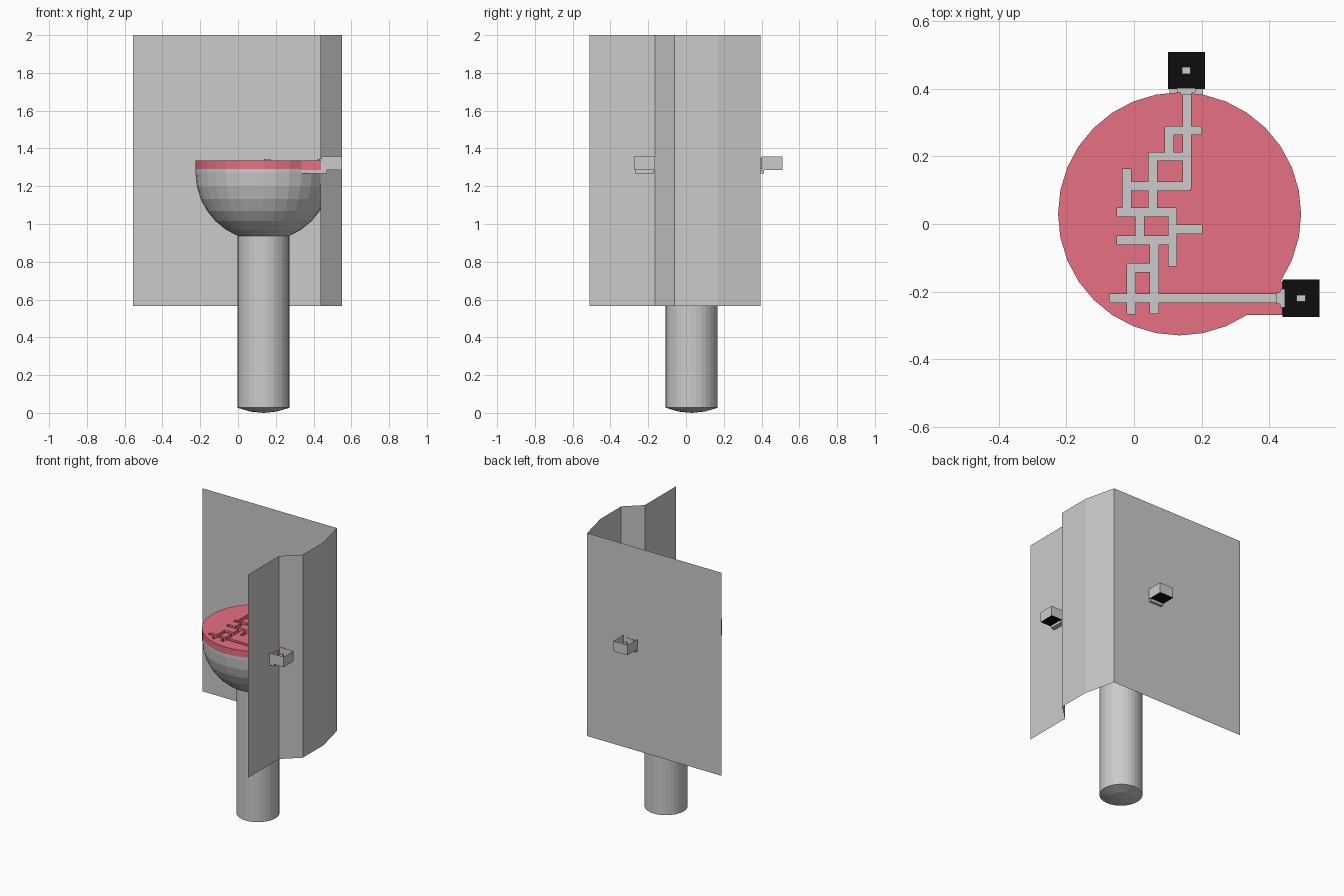
import bpy, bmesh, math

if "Cube" in bpy.data.objects:
    bpy.data.objects.remove(bpy.data.objects["Cube"])

CX, CY, R, N = 0.135, 0.03, 0.36, 32
RIM, TOP = 1.287, 1.337


def material(name, col):
    m = bpy.data.materials.new(name)
    m.diffuse_color = (*col, 1)
    m.use_nodes = True
    m.node_tree.nodes["Principled BSDF"].inputs["Base Color"].default_value = m.diffuse_color
    return m


def add(name, bm, mat=None, fix=True):
    if fix:
        bmesh.ops.recalc_face_normals(bm, faces=bm.faces)
    me = bpy.data.meshes.new(name)
    bm.to_mesh(me)
    bm.free()
    ob = bpy.data.objects.new(name, me)
    bpy.context.collection.objects.link(ob)
    if mat:
        me.materials.append(mat)
    return ob


def box(name, x0, x1, y0, y1, z0, z1, mat=None):
    bm = bmesh.new()
    bmesh.ops.create_cube(bm, size=1)
    for v in bm.verts:
        v.co.x = (x0 + x1) / 2 + v.co.x * (x1 - x0)
        v.co.y = (y0 + y1) / 2 + v.co.y * (y1 - y0)
        v.co.z = (z0 + z1) / 2 + v.co.z * (z1 - z0)
    return add(name, bm, mat)


def sheet(name, path, z0, z1, closed=False):
    bm = bmesh.new()
    lo = [bm.verts.new((x, y, z0)) for x, y in path]
    hi = [bm.verts.new((x, y, z1)) for x, y in path]
    n = len(path)
    for i in range(n if closed else n - 1):
        j = (i + 1) % n
        bm.faces.new((lo[i], lo[j], hi[j], hi[i]))
    return add(name, bm)


def circle_point(k, r=R):
    a = 2 * math.pi * k / N
    return CX + r * math.cos(a), CY + r * math.sin(a)


red = material("red_liquid", (0.8, 0.16, 0.22))
black = material("black", (0.004, 0.004, 0.004))

# pedestal: half-sphere bowl whose lower cap is drawn down into a column
rings = [(R * math.sin(t), R * (1 - math.cos(t)))
         for t in (i * math.pi / 16 for i in range(9))]
profile = rings[1:3] + [(r, z + 0.91) for r, z in rings[2:]] + [(R, RIM + 0.003)]
bm = bmesh.new()
loops = [[bm.verts.new((*circle_point(k, r), z)) for k in range(N)] for r, z in profile]
pole = bm.verts.new((CX, CY, 0))
for k in range(N):
    j = (k + 1) % N
    bm.faces.new((pole, loops[0][j], loops[0][k]))
    for a, b in zip(loops, loops[1:]):
        bm.faces.new((a[k], a[j], b[j], b[k]))
bm.faces.new(loops[-1])
add("bowl_pedestal", bm)

# liquid slab, with an arm reaching the right wall
outline = []
for k in range(N):
    if k == 28:
        outline += [(0.44, circle_point(27)[1]), (0.44, circle_point(29)[1])]
    else:
        outline.append(circle_point(k))
bm = bmesh.new()
face = bm.faces.new([bm.verts.new((x, y, RIM)) for x, y in outline])
ext = bmesh.ops.extrude_face_region(bm, geom=[face])
for v in ext["geom"]:
    if isinstance(v, bmesh.types.BMVert):
        v.co.z = TOP
if not any(f.normal.z < 0 for f in bm.faces):
    bm.faces.ensure_lookup_table()
if len(bm.faces) == len(outline) + 1:
    bm.faces.new([v for v in bm.verts if v.co.z < RIM + 0.01])
slab = add("liquid_surface", bm, red)

# maze channels cut through the slab: centre line, start, end
W = 0.0125
vertical = [(.157, .41, .104), (.105, .287, .195), (.055, .210, .030),
            (-.022, .163, .028), (.017, .040, -.053), (.114, .045, -.124),
            (.060, -.045, -.265), (-.008, -.120, -.266)]
horizontal = [(.277, .095, .200), (.200, .0435, .1675), (.112, -.026, .1665),
              (.035, -.050, .125), (-.015, .113, .201), (-.048, -.051, .123),
              (-.130, -.019, .061), (-.220, -.072, .428)]
cuts = [(x - W, x + W, b, a) for x, a, b in vertical]
cuts += [(a, b, y - W, y + W) for y, a, b in horizontal]
for i, c in enumerate(cuts):
    cutter = box("channel_cutter", *c, RIM - 0.03 - i * 0.001, TOP + 0.03 + i * 0.001)
    cutter.hide_render = True
    cutter.hide_set(True)
    mod = slab.modifiers.new("channel", "BOOLEAN")
    mod.operation, mod.solver, mod.object = "DIFFERENCE", "EXACT", cutter
bpy.context.view_layer.objects.active = slab
for mod in list(slab.modifiers):
    bpy.ops.object.modifier_apply(modifier=mod.name)
for ob in [o for o in bpy.data.objects if o.name.startswith("channel_cutter")]:
    bpy.data.objects.remove(ob)

# folded wall panel
sheet("wall", [(-0.555, 0.394), (0.497, 0.394), (0.55, 0.17), (0.55, -0.062),
               (0.437, -0.165), (0.437, -0.51)], 0.565, 2.0)

# supporting lips under the two wall outlets
box("right_lip", 0.335, 0.47, -0.269, -0.17, 1.268, RIM)
box("back_lip", 0.105, 0.205, 0.33, 0.413, 1.268, RIM)


# open receptacles on the outside of the wall
def receptacle(name, x, y):
    h = 0.055
    sheet(name + "_sides", [(x - h, y - h), (x + h, y - h), (x + h, y + h), (x - h, y + h)],
          1.286, 1.358, closed=True)
    box(name + "_floor", x - h, x + h, y - h, y + h, 1.286, 1.289, black)
    box(name + "_post", x - .013, x + .013, y - .01, y + .01, 1.289, 1.345)


receptacle("right_receptacle", 0.495, -0.22)
receptacle("back_receptacle", 0.155, 0.455)

# stepped spouts through the wall
box("right_spout", 0.432, 0.447, -0.247, -0.193, 1.29, 1.347)
box("right_spout_tip", 0.422, 0.434, -0.237, -0.203, 1.29, 1.343)
box("back_spout", 0.128, 0.182, 0.39, 0.403, 1.29, 1.347)
box("back_spout_tip", 0.138, 0.172, 0.382, 0.392, 1.29, 1.343)
